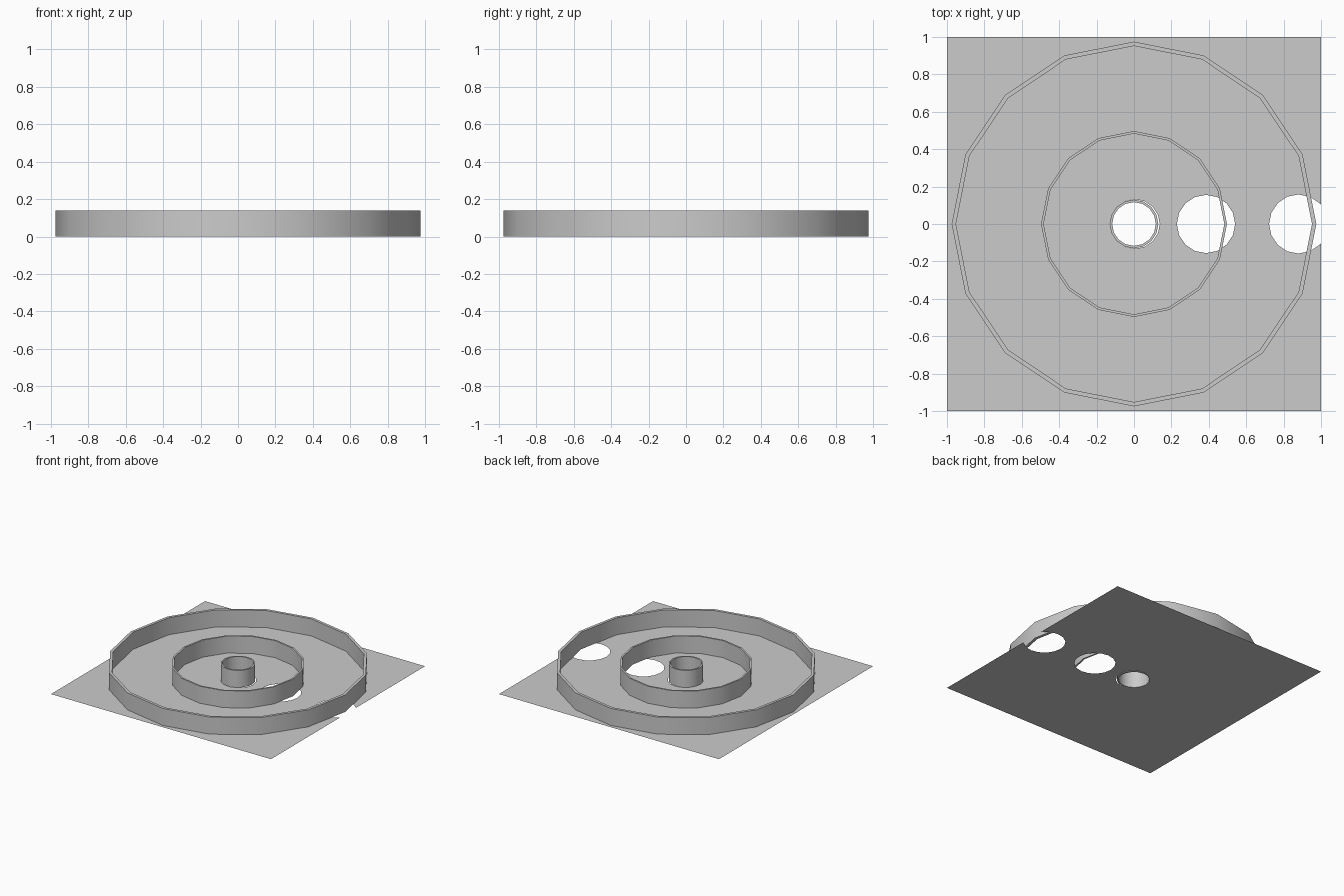
import bpy, bmesh
from math import sin, cos, pi, radians, sqrt

if "Cube" in bpy.data.objects:
    bpy.data.objects.remove(bpy.data.objects["Cube"])

SIDES = 16
HEIGHT = 0.14


def circle(cx, radius, n=SIDES):
    return [(cx + radius * cos(2 * pi * i / n), radius * sin(2 * pi * i / n)) for i in range(n)]


def finish(bm, name):
    mesh = bpy.data.meshes.new(name)
    bm.to_mesh(mesh)
    bm.free()
    obj = bpy.data.objects.new(name, mesh)
    bpy.context.collection.objects.link(obj)
    return obj


def ring(name, outer, inner, n=SIDES):
    bm = bmesh.new()
    loops = [[bm.verts.new((x, y, z)) for x, y in circle(0, r, n)]
             for r, z in ((outer, 0), (outer, HEIGHT), (inner, HEIGHT), (inner, 0))]
    for k in range(4):
        a, b = loops[k], loops[(k + 1) % 4]
        for i in range(n):
            j = (i + 1) % n
            bm.faces.new((a[i], a[j], b[j], b[i]))
    obj = finish(bm, name)
    bpy.ops.object.select_all(action='DESELECT')
    obj.select_set(True)
    bpy.context.view_layer.objects.active = obj
    bpy.ops.object.shade_smooth_by_angle(angle=radians(30))
    return obj


# Concentric walls
ring("outer_wall", 0.975, 0.952)
ring("middle_wall", 0.497, 0.483)
ring("centre_tube", 0.130, 0.117)

# Thin base sheet: square outline with an open round notch on the +x edge
notch_x, notch_r = 0.88, 0.158
half = sqrt(notch_r ** 2 - (1 - notch_x) ** 2)
arc = [p for p in circle(notch_x, notch_r) if p[0] < 0.999]
outline = [(1, half)] + arc + [(1, -half), (1, -1), (-1, -1), (-1, 1), (1, 1)]

# Fill between the outline and the two round holes
bm = bmesh.new()
edges = []
for loop in (outline, circle(0.385, 0.156), circle(0.006, 0.132)):
    vs = [bm.verts.new((x, y, 0)) for x, y in loop]
    edges += [bm.edges.new((vs[i - 1], vs[i])) for i in range(len(vs))]
bmesh.ops.triangle_fill(bm, use_beauty=True, edges=edges, normal=(0, 0, 1))
for f in bm.faces:
    f.normal_update()
    if f.normal.z < 0:
        f.normal_flip()
finish(bm, "base_sheet")
